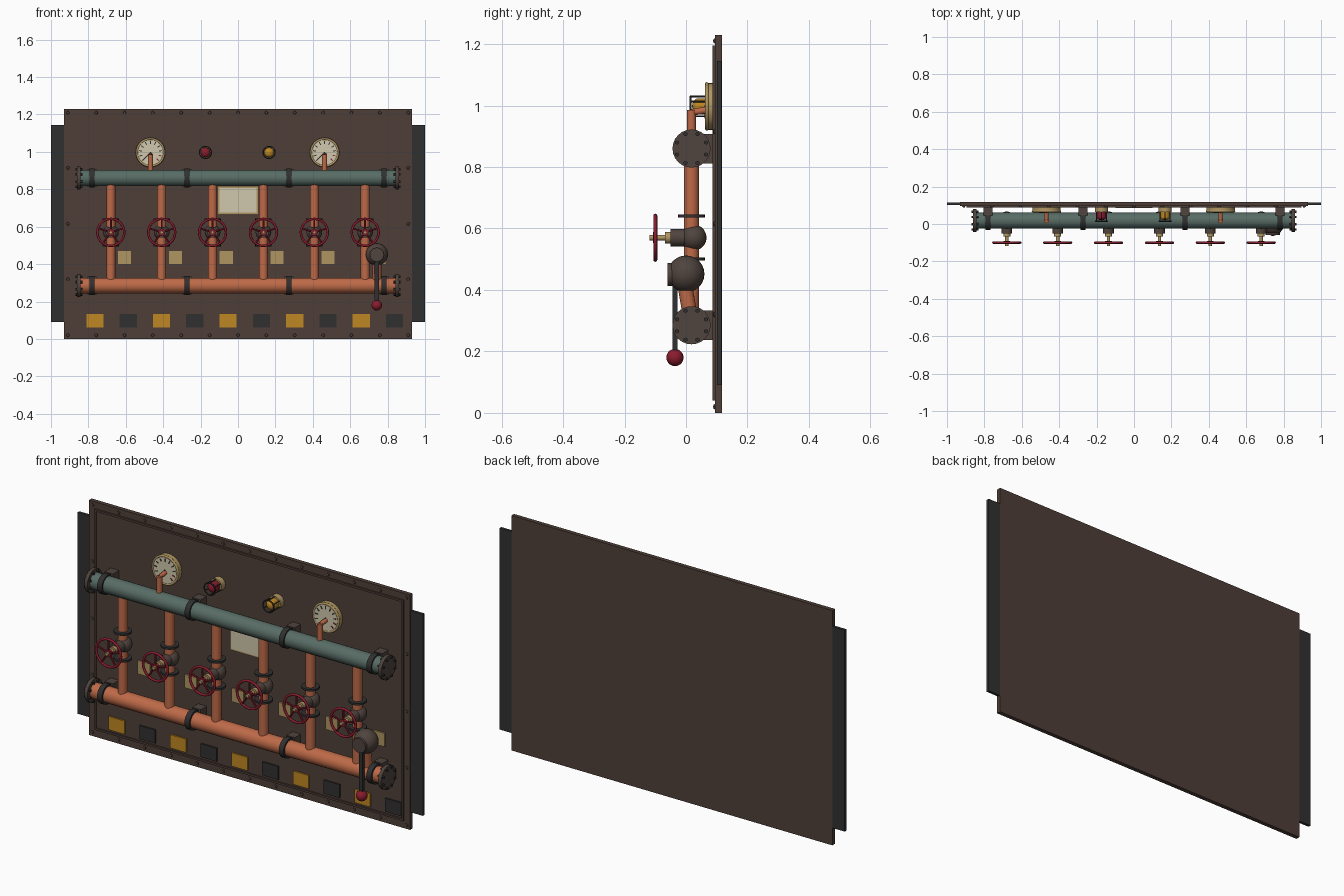
import bpy, bmesh, math
from mathutils import Vector, Matrix

if "Cube" in bpy.data.objects:
    bpy.data.objects.remove(bpy.data.objects["Cube"])


def material(name, r, g, b):
    m = bpy.data.materials.new(name)
    lin = [((c / 255 + 0.055) / 1.055) ** 2.4 for c in (r, g, b)]
    m.diffuse_color = (*lin, 1)
    m.use_nodes = True
    m.node_tree.nodes["Principled BSDF"].inputs["Base Color"].default_value = m.diffuse_color
    return m


BROWN = material("panel brown", 78, 62, 56)
DARK = material("dark iron", 48, 48, 49)
CAST = material("cast iron", 80, 68, 62)
COPPER = material("copper", 190, 106, 72)
TEAL = material("teal pipe", 88, 108, 101)
RED = material("crimson", 138, 28, 46)
BRASS = material("brass", 176, 150, 98)
AMBER = material("amber", 190, 135, 34)
CREAM = material("cream", 208, 199, 172)

PANEL_Y = 0.095   # front face of the back panel
PIPE_Y = 0.018    # centre line of all the pipes
X, Y, Z = Vector((1, 0, 0)), Vector((0, 1, 0)), Vector((0, 0, 1))


def finish(name, bm, mat, smooth=False):
    mesh = bpy.data.meshes.new(name)
    bm.to_mesh(mesh)
    bm.free()
    ob = bpy.data.objects.new(name, mesh)
    bpy.context.collection.objects.link(ob)
    mesh.materials.append(mat)
    if smooth:
        bpy.context.view_layer.objects.active = ob
        ob.select_set(True)
        bpy.ops.object.shade_smooth_by_angle(angle=math.radians(40))
        ob.select_set(False)
    return ob


def box(name, mat, x0, x1, y0, y1, z0, z1, turn=None):
    bm = bmesh.new()
    m = Matrix.Translation(((x0 + x1) / 2, (y0 + y1) / 2, (z0 + z1) / 2))
    if turn is not None:
        m = m @ Matrix.Rotation(turn, 4, 'Y')
    bmesh.ops.create_cube(bm, size=1, matrix=m @ Matrix.Diagonal((x1 - x0, y1 - y0, z1 - z0, 1)))
    return finish(name, bm, mat)


def rod(name, mat, a, b, r, r2=None, n=20):
    a, b = Vector(a), Vector(b)
    bm = bmesh.new()
    rot = (b - a).to_track_quat('Z', 'Y').to_matrix().to_4x4()
    bmesh.ops.create_cone(bm, cap_ends=True, segments=n, radius1=r, radius2=r if r2 is None else r2,
                          depth=(b - a).length, matrix=Matrix.Translation((a + b) / 2) @ rot)
    return finish(name, bm, mat, n > 8)


def ball(name, mat, c, r, n=20, squash=1.0):
    bm = bmesh.new()
    bmesh.ops.create_uvsphere(bm, u_segments=n, v_segments=n // 2, radius=r,
                              matrix=Matrix.Translation(c) @ Matrix.Diagonal((1, squash, 1, 1)))
    return finish(name, bm, mat, True)


def ring(name, mat, c, major, minor, n=28):
    """Torus whose axis runs along y."""
    bpy.ops.mesh.primitive_torus_add(location=c, rotation=(math.pi / 2, 0, 0), major_radius=major,
                                     minor_radius=minor, major_segments=n, minor_segments=8)
    ob = bpy.context.object
    ob.name = name
    ob.data.materials.append(mat)
    bpy.ops.object.shade_smooth_by_angle(angle=math.radians(60))
    ob.select_set(False)


def around(x, z, r, angle):
    return x + r * math.cos(angle), z + r * math.sin(angle)


# Back panel, side wings and raised bead frame
box("back_panel", BROWN, -0.93, 0.93, PANEL_Y, 0.117, 0, 1.23)
for s in (-1, 1):
    box("side_wing", DARK, *sorted((s * 0.92, s)), 0.101, 0.115, 0.09, 1.145)
    box("bead_side", BROWN, s * 0.89 - 0.005, s * 0.89 + 0.005, 0.087, PANEL_Y, 0.04, 1.195)
for z in (0.045, 1.19):
    box("bead_rail", BROWN, -0.89, 0.89, 0.087, PANEL_Y, z - 0.005, z + 0.005)

# Rivets round the border
spots = [(-0.91 + i * 1.82 / 12, z) for i in range(13) for z in (0.02, 1.21)]
spots += [(s * 0.91, z) for s in (-1, 1) for z in (0.32, 0.615, 0.915)]
for x, z in spots:
    ball("rivet", CAST, (x, PANEL_Y, z), 0.009, 8, 0.8)

# Warning squares along the bottom
for i in range(10):
    x = -0.765 + i * 0.178
    box("warning_square", DARK if i % 2 else AMBER, x - 0.046, x + 0.046, 0.087, PANEL_Y, 0.062, 0.132)

# Header pipes with end flanges, bolts, clamps and brackets
for name, mat, z, r in (("upper_header", TEAL, 0.86, 0.043), ("lower_header", COPPER, 0.285, 0.041)):
    rod(name, mat, (-0.85, PIPE_Y, z), (0.85, PIPE_Y, z), r, n=24)
    for s in (-1, 1):
        rod("end_flange", CAST, (s * 0.842, PIPE_Y, z), (s * 0.86, PIPE_Y, z), 0.062, n=24)
        for k in range(8):
            dy, dz = around(PIPE_Y, z, 0.051, math.tau * (k + 0.5) / 8)
            rod("flange_bolt", DARK, (s * 0.832, dy, dz), (s * 0.868, dy, dz), 0.007, n=6)
    for x in (-0.78, -0.273, 0.273, 0.78):
        rod("pipe_clamp", DARK, (x - 0.014, PIPE_Y, z), (x + 0.014, PIPE_Y, z), 0.051, n=24)
        box("clamp_bracket", CAST, x - 0.024, x + 0.024, 0.045, PANEL_Y, z - 0.048, z + 0.048)

# Six risers, each with a valve, a handwheel and a tag
WZ = 0.57
for i in range(6):
    x = -0.68 + i * 0.272
    rod("riser_pipe", COPPER, (x, PIPE_Y, 0.29), (x, PIPE_Y, 0.85), 0.024)
    ball("valve_body", CAST, (x, 0.025, WZ), 0.042)
    for z in (0.5, 0.64):
        rod("valve_flange", DARK, (x, PIPE_Y, z - 0.005), (x, PIPE_Y, z + 0.005), 0.044)
    rod("valve_bonnet", CAST, (x, -0.05, WZ), (x, 0.02, WZ), 0.029)
    rod("valve_gland", BRASS, (x, -0.068, WZ), (x, -0.05, WZ), 0.019, n=12)
    rod("valve_stem", BRASS, (x, -0.118, WZ), (x, -0.06, WZ), 0.009, n=12)
    ring("handwheel_rim", RED, (x, -0.1, WZ), 0.072, 0.0065)
    rod("handwheel_hub", RED, (x, -0.107, WZ), (x, -0.092, WZ), 0.018, n=16)
    for k in range(5):
        ex, ez = around(x, WZ, 0.072, math.pi / 2 + math.tau * k / 5)
        rod("handwheel_spoke", RED, (x, -0.1, WZ), (ex, -0.1, ez), 0.005, n=8)
    box("valve_tag", BRASS, x + 0.038, x + 0.108, 0.087, PANEL_Y, 0.4, 0.47)

# Pressure gauges with dial marks, needle and feed pipe
GZ = 0.997
for x in (-0.468, 0.463):
    rod("gauge_case", BRASS, (x, 0.066, GZ), (x, PANEL_Y, GZ), 0.076, n=32)
    ring("gauge_rim", BRASS, (x, 0.068, GZ), 0.073, 0.006, 32)
    rod("gauge_dial", CREAM, (x, 0.064, GZ), (x, 0.068, GZ), 0.068, n=32)
    for k in range(11):
        a = math.radians(225 - 27 * k)
        tx, tz = around(x, GZ, 0.054, a)
        box("dial_mark", RED if k > 8 else DARK, tx - 0.008, tx + 0.008, 0.062, 0.066,
            tz - 0.0025, tz + 0.0025, -a)
    nx, nz = around(x, GZ, 0.025, math.radians(225))
    box("gauge_needle", DARK, nx - 0.028, nx + 0.028, 0.06, 0.063, nz - 0.003, nz + 0.003, -math.radians(225))
    rod("gauge_pipe", COPPER, (x, PIPE_Y, 0.88), (x, PIPE_Y, 0.985), 0.014, n=16)
    rod("gauge_elbow", COPPER, (x, PIPE_Y, 0.978), (x, 0.068, 0.985), 0.011, n=16)

# Signal lamps in wire cages
for x, mat in ((-0.174, RED), (0.166, AMBER)):
    rod("lamp_base", BRASS, (x, 0.064, GZ), (x, PANEL_Y, GZ), 0.035)
    rod("lamp_glass", mat, (x, 0.038, GZ), (x, 0.066, GZ), 0.026)
    ball("lamp_dome", mat, (x, 0.038, GZ), 0.026, 16, 0.7)
    ring("cage_ring", DARK, (x, 0.015, GZ), 0.032, 0.0035, 20)
    for k in range(6):
        bx, bz = around(x, GZ, 0.032, math.tau * (k + 0.5) / 6)
        rod("cage_bar", DARK, (bx, 0.015, bz), (bx, 0.07, bz), 0.003, n=6)

# Instruction plate in a brass border
box("plate_border", BRASS, -0.108, 0.108, 0.089, PANEL_Y, 0.668, 0.815)
box("instruction_plate", CREAM, -0.1, 0.1, 0.086, 0.09, 0.677, 0.806)

# Lever valve at the lower right
LX = 0.742
rod("lever_pipe", COPPER, (LX, PIPE_Y, 0.29), (LX, -0.008, 0.44), 0.024)
ball("lever_housing", CAST, (LX, 0.0, 0.452), 0.06, 24)
rod("lever_hub", CAST, (LX, -0.06, 0.45), (LX, 0, 0.45), 0.038)
box("lever_arm", DARK, LX - 0.011, LX + 0.011, -0.044, -0.028, 0.19, 0.45)
ball("lever_knob", RED, (LX, -0.036, 0.18), 0.028)
